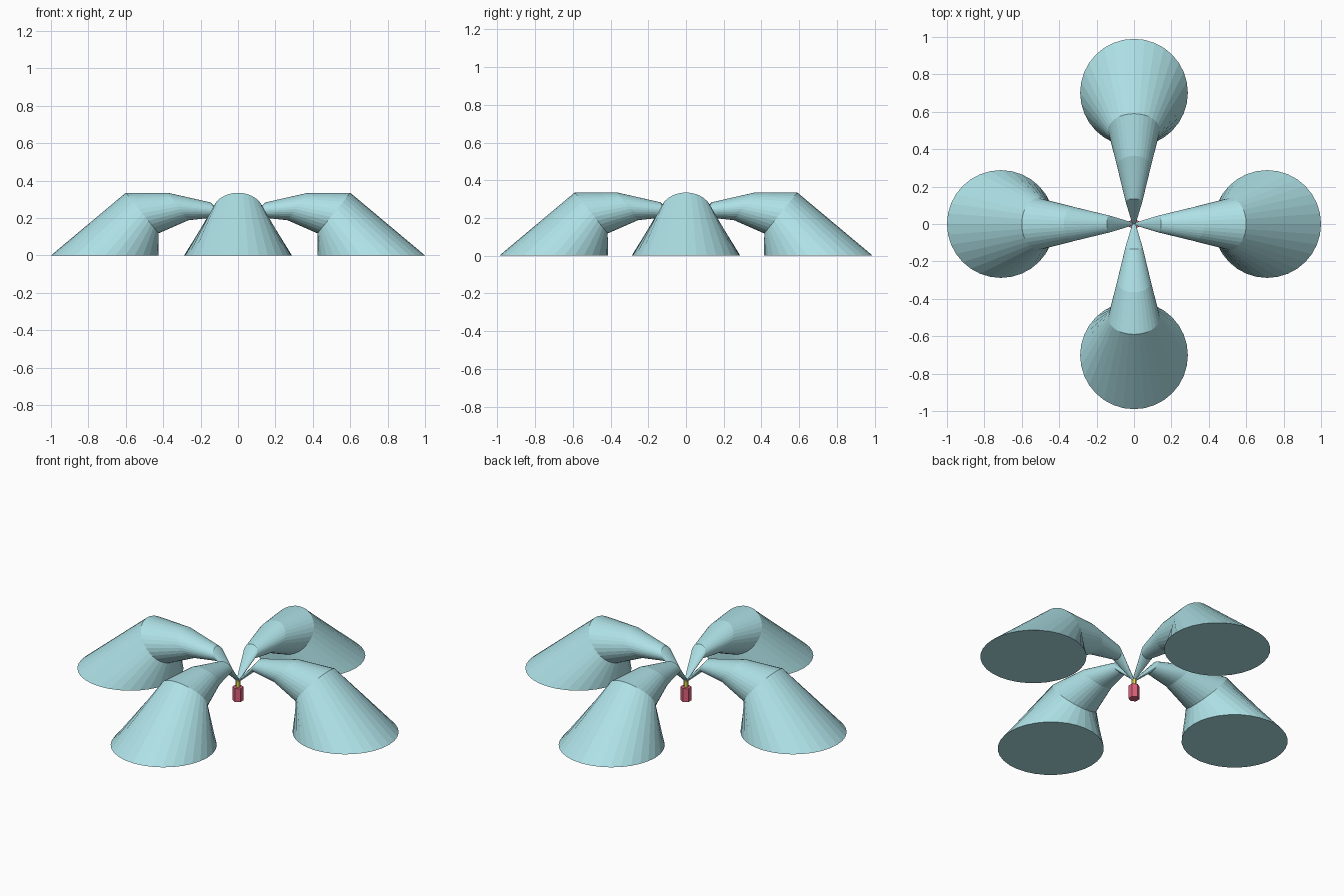
import bpy, bmesh, math
from mathutils import Vector, Matrix

if "Cube" in bpy.data.objects:
    bpy.data.objects.remove(bpy.data.objects["Cube"])

SIDES = 32


def material(name, color):
    m = bpy.data.materials.new(name)
    m.diffuse_color = (*color, 1)
    m.use_nodes = True
    m.node_tree.nodes["Principled BSDF"].inputs["Base Color"].default_value = m.diffuse_color
    return m


teal = material("teal", (0.42, 0.75, 0.79))
red = material("red", (0.72, 0.12, 0.2))
yellow = material("yellow", (0.8, 0.72, 0.1))

# Horn cross-sections: upper point (x, z), lower point (x, z), half width
RINGS = [
    ((0.008, 0.128), (0.008, 0.112), 0.008),
    ((0.145, 0.283), (0.115, 0.205), 0.045),
    ((0.375, 0.335), (0.265, 0.188), 0.090),
    ((0.600, 0.335), (0.425, 0.118), 0.138),
    ((1.000, 0.000), (0.424, 0.000), 0.288),
]


def horn(name, angle, shift):
    bm = bmesh.new()
    loops = []
    for top, low, half in RINGS:
        t, l = Vector((top[0], 0, top[1])), Vector((low[0], 0, low[1]))
        mid, up = (t + l) / 2, (t - l) / 2
        ring = []
        for i in range(SIDES):
            a = 2 * math.pi * i / SIDES
            ring.append(bm.verts.new(mid + up * math.cos(a) + Vector((shift, half * math.sin(a), 0))))
        loops.append(ring)
    for a, b in zip(loops, loops[1:]):
        for i in range(SIDES):
            j = (i + 1) % SIDES
            bm.faces.new((a[i], a[j], b[j], b[i]))
    bm.faces.new(loops[0])
    bm.faces.new(loops[-1])
    bmesh.ops.transform(bm, matrix=Matrix.Rotation(angle, 4, 'Z'), verts=bm.verts)
    bmesh.ops.recalc_face_normals(bm, faces=bm.faces)
    me = bpy.data.meshes.new(name)
    bm.to_mesh(me)
    bm.free()
    me.materials.append(teal)
    bpy.context.collection.objects.link(bpy.data.objects.new(name, me))


# Four flared horns meeting at the centre
for k, side in enumerate(("right", "back", "left", "front")):
    horn(side + "_horn", k * math.pi / 2, -0.01 if k % 2 else 0)


def prism(name, sides, radius, z0, z1, mat):
    bpy.ops.mesh.primitive_cylinder_add(vertices=sides, radius=radius, depth=z1 - z0,
                                        location=(0, 0, (z0 + z1) / 2))
    ob = bpy.context.object
    ob.name = name
    ob.data.materials.append(mat)


# Small hanging stem and hexagonal weight
prism("stem", 6, 0.013, 0.07, 0.12, yellow)
prism("weight", 6, 0.03, 0.0, 0.08, red)
